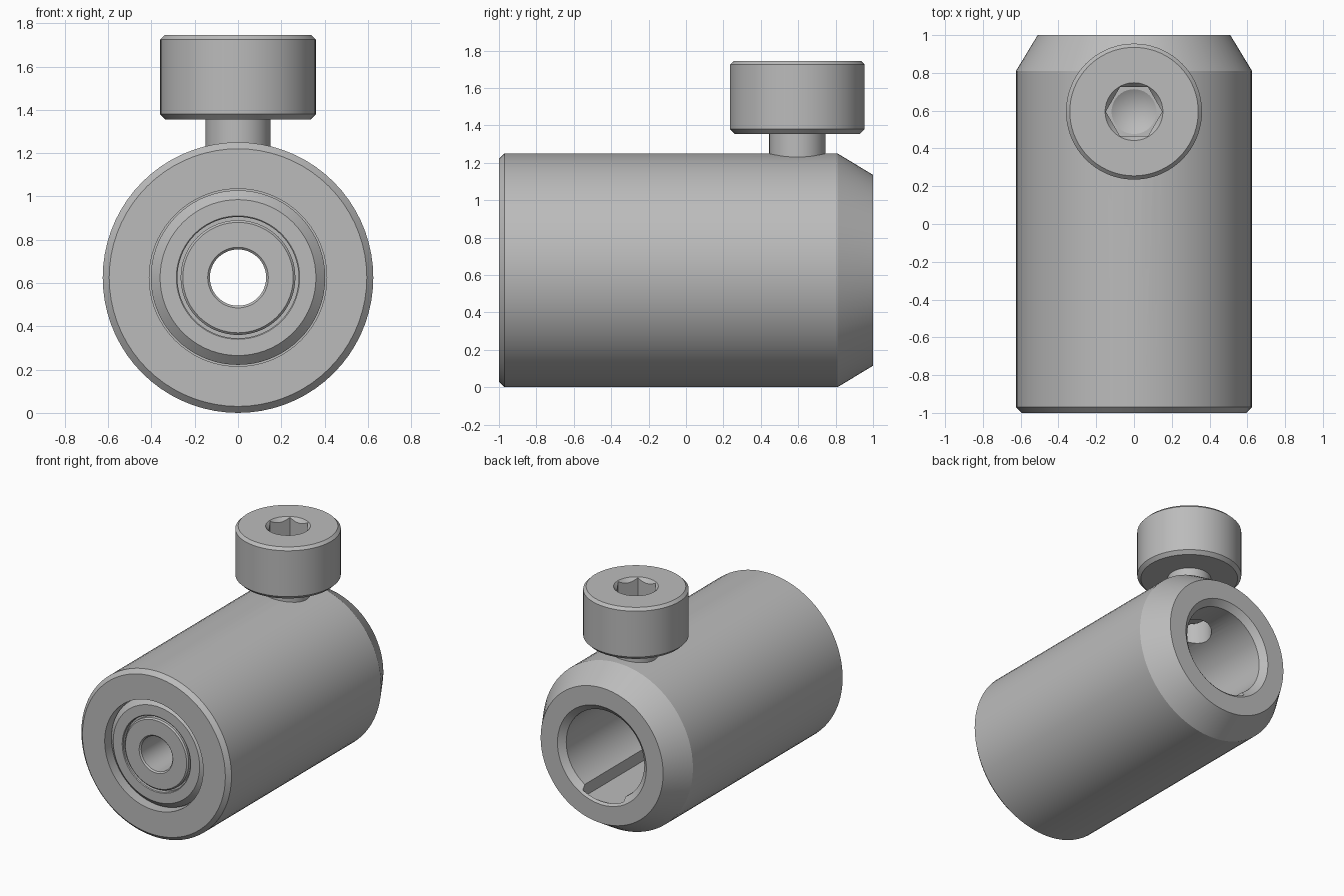
import bpy, bmesh, math
from mathutils import Matrix, Vector

cube = bpy.data.objects.get("Cube")
if cube:
    bpy.data.objects.remove(cube)

CENTRE_Z = 0.625
SCREW_Y = 0.595
SEGMENTS = 72

steel = bpy.data.materials.new("grey steel")
steel.use_nodes = True
steel.diffuse_color = (0.5, 0.5, 0.5, 1)
steel.node_tree.nodes["Principled BSDF"].inputs["Base Color"].default_value = steel.diffuse_color


def add_object(name, bm):
    bmesh.ops.recalc_face_normals(bm, faces=bm.faces)
    mesh = bpy.data.meshes.new(name)
    bm.to_mesh(mesh)
    bm.free()
    mesh.materials.append(steel)
    obj = bpy.data.objects.new(name, mesh)
    bpy.context.collection.objects.link(obj)
    return obj


def lathe(name, profile, along_y=False, steps=SEGMENTS):
    """Revolve a closed outline of (radius, distance along axis)."""
    bm = bmesh.new()
    verts = [bm.verts.new((r, 0, h)) for r, h in profile]
    edges = [bm.edges.new((verts[i - 1], verts[i])) for i in range(len(verts))]
    bmesh.ops.spin(bm, geom=verts + edges, cent=(0, 0, 0), axis=(0, 0, 1),
                   angle=2 * math.pi, steps=steps, use_duplicate=False)
    bmesh.ops.remove_doubles(bm, verts=bm.verts, dist=1e-4)
    bmesh.ops.dissolve_degenerate(bm, edges=bm.edges, dist=1e-5)
    if along_y:
        bm.transform(Matrix.Translation((0, 0, CENTRE_Z)) @ Matrix.Rotation(-math.pi / 2, 4, 'X'))
    else:
        bm.transform(Matrix.Translation((0, SCREW_Y, 0)))
    return add_object(name, bm)


def box(name, low, high):
    low, high = Vector(low), Vector(high)
    bm = bmesh.new()
    bmesh.ops.create_cube(bm, size=1)
    bm.transform(Matrix.Translation((low + high) / 2) @ Matrix.Diagonal((*(high - low), 1)))
    return add_object(name, bm)


def select_only(obj):
    bpy.ops.object.select_all(action='DESELECT')
    obj.select_set(True)
    bpy.context.view_layer.objects.active = obj


def cut(obj, cutters):
    for cutter in cutters:
        mod = obj.modifiers.new("cut", 'BOOLEAN')
        mod.operation, mod.solver, mod.object = 'DIFFERENCE', 'EXACT', cutter
        select_only(obj)
        bpy.ops.object.modifier_apply(modifier=mod.name)
        bpy.data.objects.remove(cutter)


# Sleeve with chamfered ends, a rear socket and a shallow front recess
body = lathe("body", [
    (0.41, -1), (0.595, -1), (0.625, -0.97), (0.625, 0.81), (0.51, 1),
    (0.37, 1), (0.325, 0.96), (0.325, 0.2), (0.13, 0.2), (0.13, -0.9), (0.41, -0.9),
], along_y=True)

# Threaded hole for the screw and a slot in the floor of the rear socket
cut(body, [
    lathe("screw_hole_cutter", [(0, 0.8), (0.153, 0.8), (0.153, 1.4), (0, 1.4)]),
    box("slot_cutter", (-0.17, 0.2, 0.26), (0.17, 0.985, 0.5)),
])

# Stepped insert seated in the front recess
insert = lathe("front_insert", [
    (0.13, -0.9), (0.13, -0.965), (0.14, -0.975), (0.255, -0.975), (0.265, -0.965),
    (0.265, -0.935), (0.28, -0.935), (0.28, -0.965), (0.285, -0.97), (0.36, -0.97),
    (0.403, -0.93), (0.403, -0.9),
], along_y=True)

# Clamping screw with a chamfered cap head
screw = lathe("clamp_screw", [
    (0, 1.06), (0.12, 1.06), (0.15, 1.09), (0.15, 1.355), (0.335, 1.355),
    (0.36, 1.38), (0.36, 1.725), (0.34, 1.745), (0, 1.745),
])

# Hex drive with a countersunk rim and a conical floor
cut(screw, [
    lathe("hex_cutter", [(0, 1.54), (0.149, 1.54), (0.149, 1.8), (0, 1.8)], steps=6),
    lathe("rim_cutter", [(0, 1.715), (0.128, 1.715), (0.157, 1.75), (0, 1.75)]),
    lathe("cone_cutter", [(0, 1.47), (0.127, 1.545), (0, 1.545)]),
])

for part in (body, insert, screw):
    select_only(part)
    bpy.ops.object.shade_smooth_by_angle(angle=math.radians(25))
